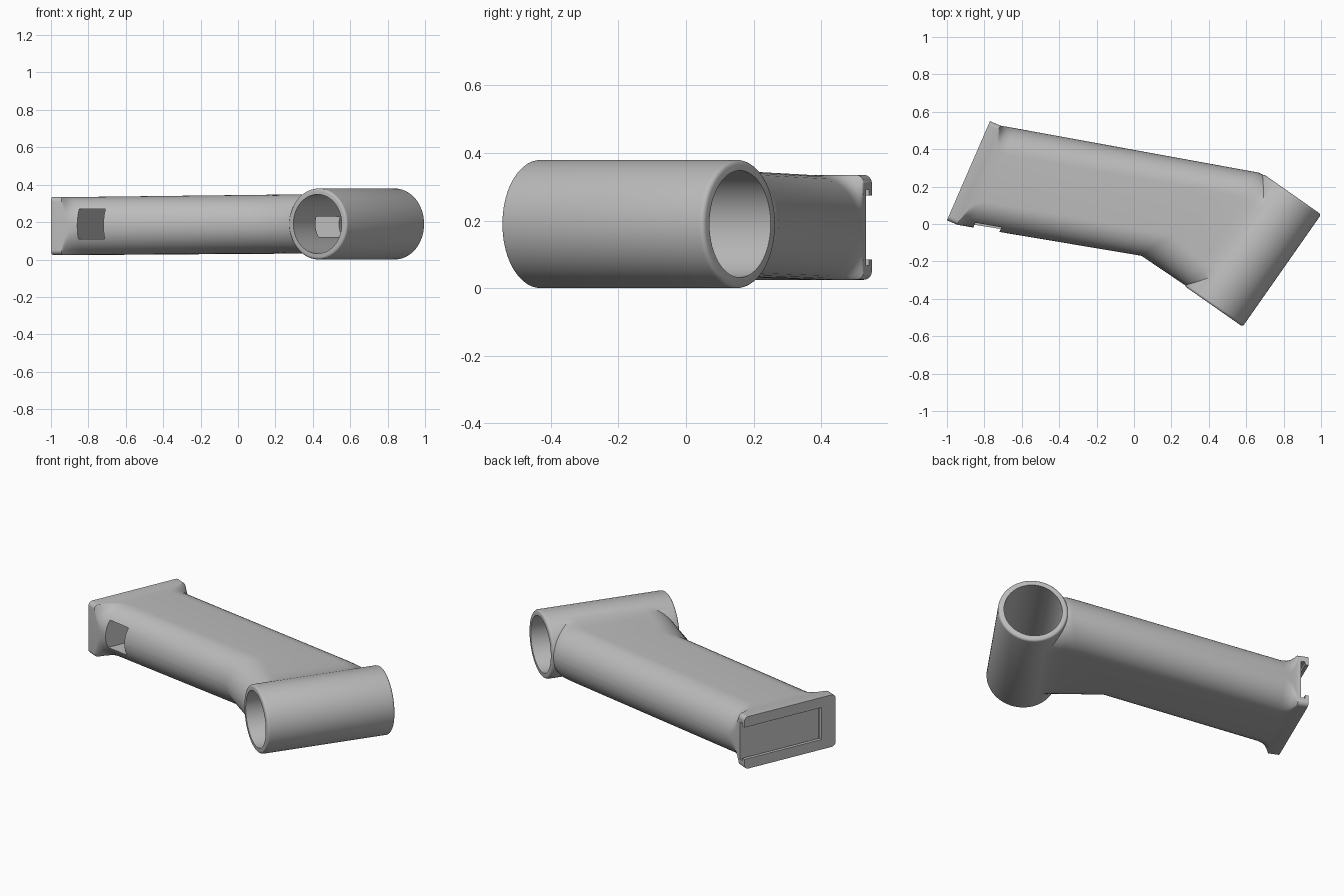
import bpy, bmesh, math
from mathutils import Vector, Matrix

cube = bpy.data.objects.get("Cube")
if cube:
    bpy.data.objects.remove(cube, do_unlink=True)

grey = bpy.data.materials.new("plain_grey")
grey.use_nodes = True
grey.diffuse_color = (0.5, 0.5, 0.5, 1)
grey.node_tree.nodes["Principled BSDF"].inputs["Base Color"].default_value = (0.5, 0.5, 0.5, 1)


def add_object(name, bm):
    bmesh.ops.recalc_face_normals(bm, faces=bm.faces)
    mesh = bpy.data.meshes.new(name)
    bm.to_mesh(mesh)
    bm.free()
    mesh.materials.append(grey)
    obj = bpy.data.objects.new(name, mesh)
    bpy.context.collection.objects.link(obj)
    return obj


def box(name, centre, direction, size):
    """Box whose first size runs along a horizontal direction."""
    bm = bmesh.new()
    turn = Matrix.Rotation(math.atan2(direction.y, direction.x), 4, 'Z')
    bmesh.ops.create_cube(bm, size=1, matrix=Matrix.Translation(centre) @ turn @ Matrix.Diagonal((*size, 1)))
    return add_object(name, bm)


def cylinder(name, start, end, radius, edge=0):
    bm = bmesh.new()
    axis = end - start
    place = Matrix.Translation((start + end) / 2) @ axis.to_track_quat('Z', 'Y').to_matrix().to_4x4()
    bmesh.ops.create_cone(bm, cap_ends=True, segments=72, radius1=radius, radius2=radius,
                          depth=axis.length, matrix=place)
    if edge:
        rims = [e for e in bm.edges if any(len(f.verts) > 4 for f in e.link_faces)]
        bmesh.ops.bevel(bm, geom=rims, offset=edge, segments=4, affect='EDGES', profile=0.5)
    return add_object(name, bm)


def section(front, back, zc, half, r, stretch=1.0, steps=12):
    """Rounded rectangle standing between a front and a back point."""
    across = (back - front).normalized()
    length = (back - front).length
    rx = r * stretch
    pts = []
    for cx, cz, a0 in ((length - rx, half - r, 0), (rx, half - r, 90),
                       (rx, r - half, 180), (length - rx, r - half, 270)):
        for i in range(steps + 1):
            a = math.radians(a0 + 90 * i / steps)
            p = front + across * (cx + rx * math.cos(a))
            pts.append((p.x, p.y, zc + cz + r * math.sin(a)))
    return pts


def combine(target, other, operation):
    mod = target.modifiers.new(operation, 'BOOLEAN')
    mod.operation, mod.solver, mod.object = operation, 'EXACT', other
    bpy.context.view_layer.objects.active = target
    bpy.ops.object.modifier_apply(modifier=mod.name)
    bpy.data.objects.remove(other, do_unlink=True)


# Main directions
flange_front, flange_back = Vector((-1.0, 0.02, 0)), Vector((-0.77, 0.55, 0))
along = (flange_back - flange_front).normalized()
inward = Vector((along.y, -along.x, 0))
arm_dir = Vector((0.985, -0.174, 0))
tube_a, tube_b = Vector((0.425, -0.44, 0.19)), Vector((0.845, 0.16, 0.19))
tube_dir = (tube_b - tube_a).normalized()
neck_dir = Vector((tube_dir.y, -tube_dir.x, 0))

# Arm: flange, blend to a rounded bar, bend and neck in one loft
sections = [section(flange_front, flange_back, 0.18, 0.155, 0.025),
            section(flange_front + inward * 0.06, flange_back + inward * 0.06, 0.18, 0.155, 0.025)]
for dist, r in ((0.012, 0.07), (0.025, 0.105), (0.045, 0.135), (0.08, 0.153)):
    shift = inward * 0.06 + arm_dir * dist
    sections.append(section(flange_front + shift, flange_back + shift, 0.18, 0.155, r))
sections.append(section(Vector((0.04, -0.17, 0)), Vector((0.665, 0.275, 0)), 0.19, 0.157, 0.155, 1.3))
for offset, half in ((0.19, 0.158), (0.14, 0.161), (0.08, 0.172), (0.0, 0.173)):
    a, b = ((p - neck_dir * offset + tube_dir * s) * 1 for p, s in ((tube_a, 0.005), (tube_b, -0.005)))
    a.z = b.z = 0
    sections.append(section(a, b, 0.19, half, half - 0.003))

bm = bmesh.new()
rings = [[bm.verts.new(p) for p in pts] for pts in sections]
for r0, r1 in zip(rings, rings[1:]):
    for i in range(len(r0)):
        j = (i + 1) % len(r0)
        bm.faces.new((r0[i], r0[j], r1[j], r1[i]))
bm.faces.new(rings[0])
bm.faces.new(rings[-1])
bracket = add_object("bracket_arm_with_tube", bm)

# Round tube and its bore
combine(bracket, cylinder("tube", tube_a, tube_b, 0.19, 0.014), 'UNION')
combine(bracket, cylinder("bore", tube_a - tube_dir * 0.1, tube_b + tube_dir * 0.1, 0.158), 'DIFFERENCE')

# Undercut channel in the end flange, open towards the back
middle = (flange_front + flange_back) / 2 + along * 0.1 + Vector((0, 0, 0.18))
length = (flange_back - flange_front).length - 0.1
combine(bracket, box("channel_mouth", middle + inward * 0.005, along, (length + 0.12, 0.06, 0.19)), 'DIFFERENCE')
combine(bracket, box("channel_floor", middle + inward * 0.032, along, (length + 0.14, 0.024, 0.225)), 'DIFFERENCE')

# Slot in the front edge of the arm, parallel to the flange
slot = Vector((-0.785, -0.02, 0.19))
combine(bracket, box("slot", slot + along * 0.15, along, (0.5, 0.138, 0.16)), 'DIFFERENCE')

# Passage from the bore along the arm to the slot
start = Vector((0.475, -0.09, 0.175)) + arm_dir * 0.08
combine(bracket, box("passage", start - arm_dir * 0.63, arm_dir, (1.26, 0.2, 0.11)), 'DIFFERENCE')

# Smooth shading with sharp edges kept
bpy.ops.object.select_all(action='DESELECT')
bracket.select_set(True)
bpy.context.view_layer.objects.active = bracket
bpy.ops.object.shade_smooth_by_angle(angle=math.radians(32))
